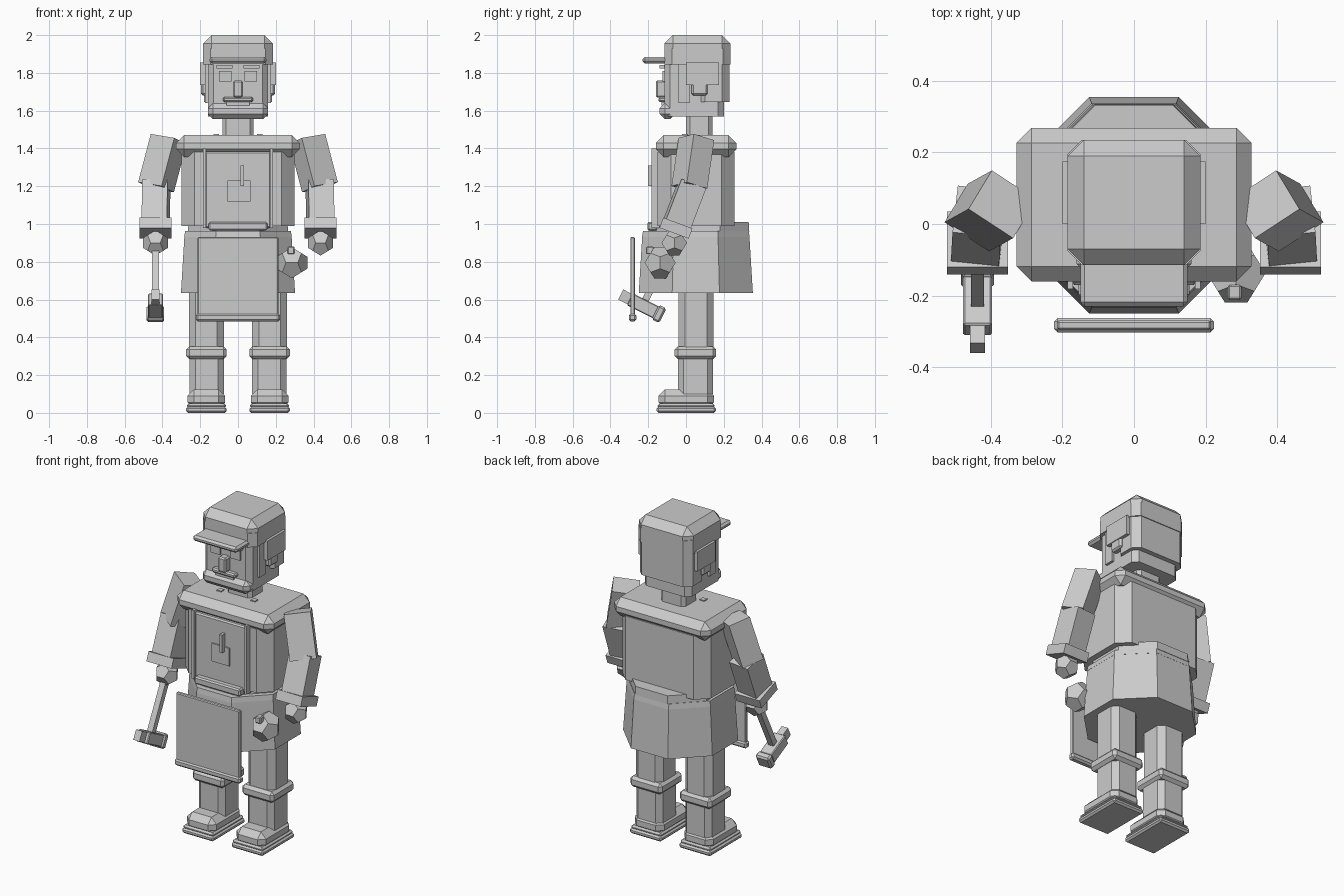
import bpy, bmesh, math
from mathutils import Vector, Matrix

cube = bpy.data.objects.get("Cube")
if cube:
    bpy.data.objects.remove(cube, do_unlink=True)

grey = bpy.data.materials.new("plain_grey")
grey.use_nodes = True
tone = (0.6, 0.6, 0.6, 1)
grey.diffuse_color = tone
grey.node_tree.nodes["Principled BSDF"].inputs["Base Color"].default_value = tone


def finish(name, bm):
    bmesh.ops.recalc_face_normals(bm, faces=bm.faces)
    mesh = bpy.data.meshes.new(name)
    bm.to_mesh(mesh)
    bm.free()
    mesh.materials.append(grey)
    obj = bpy.data.objects.new(name, mesh)
    bpy.context.collection.objects.link(obj)
    return obj


def block(name, x, y, z, bevel=0, uprights=False):
    """Box given by ranges, with all edges or only the uprights chamfered."""
    bm = bmesh.new()
    bmesh.ops.create_cube(bm, size=1)
    for v in bm.verts:
        v.co = [r[0] + (r[1] - r[0]) * (c + 0.5) for r, c in zip((x, y, z), v.co)]
    if bevel:
        edges = [e for e in bm.edges if not uprights
                 or abs(e.verts[0].co.z - e.verts[1].co.z) > 1e-5]
        bmesh.ops.bevel(bm, geom=edges, offset=bevel, segments=1, affect='EDGES')
    return finish(name, bm)


def wide(name, half, y, z, bevel=0, uprights=False):
    """Box centred on the middle plane."""
    return block(name, (-half, half), y, z, bevel, uprights)


def bar(name, start, end, width, depth, bevel=0):
    """Box running from one point to another."""
    a, b = Vector(start), Vector(end)
    obj = block(name, (-width / 2, width / 2), (-depth / 2, depth / 2), (0, (b - a).length), bevel)
    turn = Vector((0, 0, 1)).rotation_difference(b - a).to_matrix().to_4x4()
    obj.data.transform(Matrix.Translation(a) @ turn)
    return obj


def octagon(name, y, z0, z1, r0, r1):
    """Eight-sided tapered band, sized by the distance to its flats."""
    bm = bmesh.new()
    k = 1 / math.cos(math.pi / 8)
    bmesh.ops.create_cone(bm, cap_ends=True, segments=8, radius1=r0 * k, radius2=r1 * k, depth=z1 - z0,
                          matrix=Matrix.Translation((0, y, (z0 + z1) / 2)) @ Matrix.Rotation(math.pi / 8, 4, 'Z'))
    return finish(name, bm)


def dodecahedron(name, centre, radius):
    phi = (1 + math.sqrt(5)) / 2
    bm = bmesh.new()
    corners = [(a, b, c) for a in (-1, 1) for b in (-1, 1) for c in (-1, 1)]
    for a in (-phi, phi):
        for b in (-1 / phi, 1 / phi):
            corners += [(0, b, a), (b, a, 0), (a, 0, b)]
    for c in corners:
        bm.verts.new(Vector(centre) + Vector(c) * radius / math.sqrt(3))
    bmesh.ops.convex_hull(bm, input=bm.verts)
    bmesh.ops.dissolve_limit(bm, angle_limit=0.02, verts=bm.verts, edges=bm.edges)
    return finish(name, bm)


# Head, hair and cap
wide("neck", 0.083, (0, 0.14), (1.45, 1.60), 0.02, True)
wide("head", 0.16, (-0.115, 0.2), (1.57, 1.87), 0.03, True)
wide("back_hair", 0.18, (0.06, 0.23), (1.645, 1.88), 0.04, True)
wide("cap", 0.185, (-0.115, 0.235), (1.845, 2.0), 0.045)
wide("cap_band", 0.185, (-0.115, 0.235), (1.845, 1.93), 0.04, True)
wide("visor", 0.15, (-0.23, -0.08), (1.85, 1.885), 0.012)

# Face
wide("nose", 0.026, (-0.16, -0.1), (1.67, 1.76), 0.008)
wide("moustache", 0.08, (-0.145, -0.1), (1.645, 1.672), 0.008)
wide("mouth", 0.06, (-0.13, -0.1), (1.628, 1.645))
wide("chin_beard", 0.16, (-0.14, -0.055), (1.555, 1.64), 0.028)
for side, label in ((1, "left"), (-1, "right")):
    def across(a, b):
        return tuple(sorted((side * a, side * b)))
    block(label + "_eye", across(0.035, 0.1), (-0.125, -0.1), (1.755, 1.81))
    block(label + "_brow", across(0.03, 0.115), (-0.14, -0.1), (1.822, 1.843))
    block(label + "_side_hair", across(0.14, 0.2), (0, 0.175), (1.735, 1.855))
    block(label + "_ear", across(0.14, 0.195), (0.03, 0.115), (1.68, 1.76), 0.01)
    block(label + "_sideburn", across(0.14, 0.175), (-0.04, 0.02), (1.64, 1.855))

# Torso and skirt
wide("torso", 0.3, (-0.15, 0.258), (0.99, 1.38), 0.07, True)
wide("shoulder_yoke", 0.328, (-0.16, 0.268), (1.355, 1.47), 0.042)
octagon("belt", 0.07, 0.96, 1.01, 0.265, 0.262)
octagon("hip_band", 0.052, 0.93, 0.962, 0.285, 0.28)
octagon("skirt", 0.052, 0.635, 0.932, 0.302, 0.284)

# Apron
wide("apron_bib", 0.175, (-0.17, -0.13), (0.98, 1.385), 0.008)
wide("bib_hem", 0.155, (-0.205, -0.15), (0.965, 1.01), 0.008)
block("bib_pocket", (-0.055, 0.065), (-0.178, -0.165), (1.12, 1.23))
block("pencil", (0.014, 0.032), (-0.2, -0.165), (1.2, 1.31))
wide("apron_panel", 0.215, (-0.295, -0.27), (0.49, 0.93), 0.005)
wide("apron_hem", 0.223, (-0.303, -0.262), (0.485, 0.525), 0.01)

# Arms and legs
for side, label in ((1, "left"), (-1, "right")):
    def across(a, b):
        return tuple(sorted((side * a, side * b)))
    block(label + "_bib_edge", across(0.17, 0.186), (-0.182, -0.14), (0.98, 1.4))
    block(label + "_strap_button", across(0.1, 0.13), (-0.02, 0.01), (1.46, 1.476))
    bar(label + "_upper_arm", (side * 0.367, 0.055, 1.45), (side * 0.434, 0.018, 1.195), 0.13, 0.15)
    bar(label + "_forearm", (side * 0.432, 0.035, 1.215), (side * 0.437, -0.055, 0.98), 0.135, 0.14)
    bar(label + "_cuff", (side * 0.437, -0.043, 1.005), (side * 0.437, -0.063, 0.951), 0.17, 0.165)
    dodecahedron(label + "_hand", (side * 0.437, -0.062, 0.9), 0.072)
    block(label + "_thigh", across(0.075, 0.26), (-0.04, 0.145), (0.33, 0.72), 0.035, True)
    block(label + "_boot_cuff", across(0.06, 0.275), (-0.06, 0.16), (0.285, 0.352), 0.017)
    block(label + "_boot_shaft", across(0.075, 0.256), (-0.042, 0.143), (0.1, 0.3), 0.03, True)
    block(label + "_boot_foot", across(0.068, 0.267), (-0.145, 0.148), (0.02, 0.125), 0.035)
    block(label + "_boot_welt", across(0.064, 0.27), (-0.15, 0.152), (0.025, 0.05), 0.01)
    block(label + "_boot_sole", across(0.06, 0.275), (-0.155, 0.158), (0, 0.032), 0.01)

# Round pouch with its loop
dodecahedron("pouch", (0.285, -0.137, 0.795), 0.088)
block("pouch_loop", (0.262, 0.3), (-0.212, -0.17), (0.84, 0.88), 0.005)

# Hammer: handle from the hand, head square to it
grip = Vector((-0.437, -0.062, 0.9))
core = Vector((-0.437, -0.23, 0.568))
down = (core - grip).normalized()
back = Vector((0, -down.z, down.y))
bar("hammer_handle", grip, core, 0.036, 0.036)
bar("hammer_head", core - back * 0.075, core + back * 0.08, 0.08, 0.07, 0.005)
bar("hammer_face", core + back * 0.075, core + back * 0.12, 0.093, 0.086, 0.01)
bar("hammer_peen", core - back * 0.13, core - back * 0.07, 0.042, 0.06)
